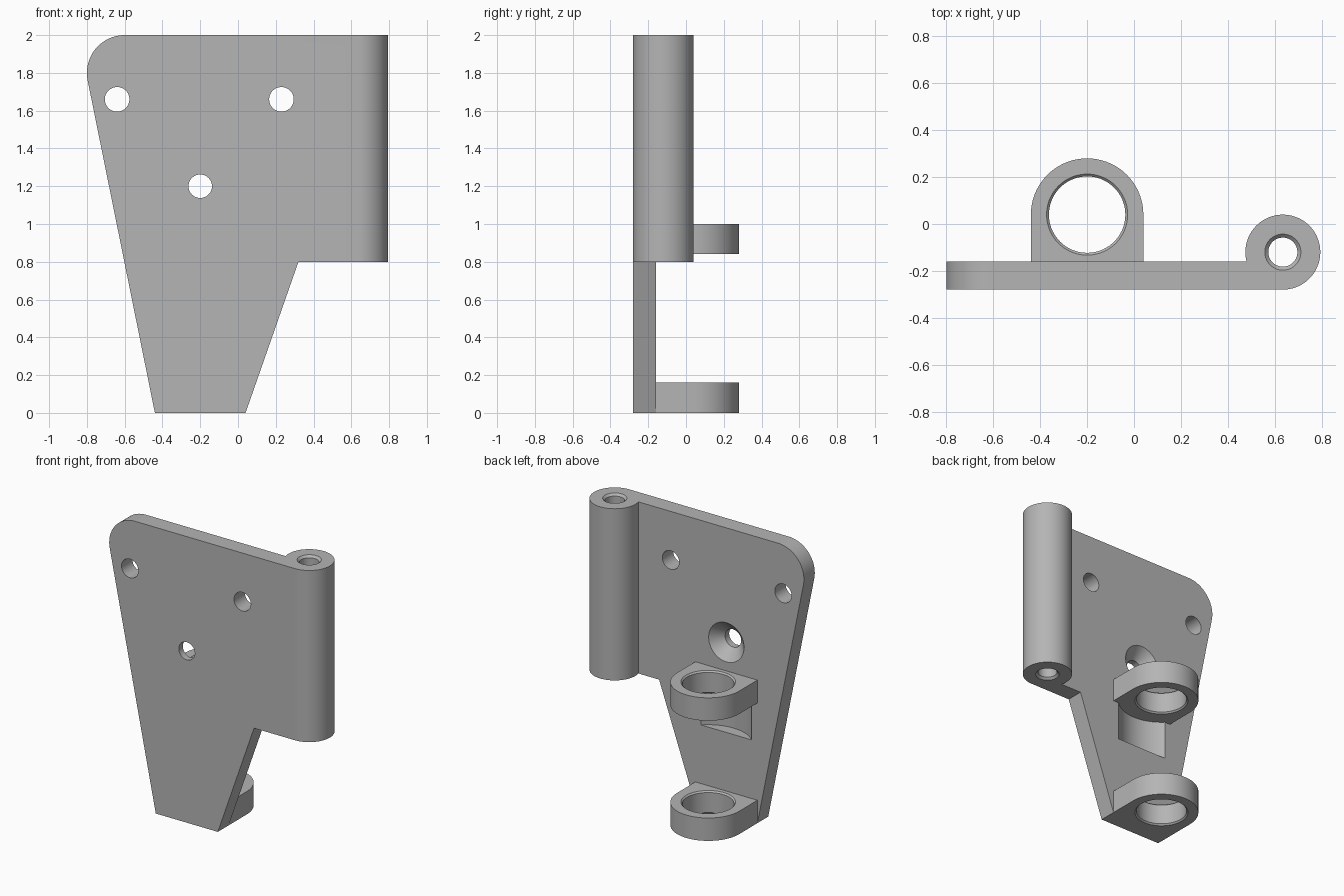
import bpy
import bmesh
from math import sin, cos, pi, radians, atan2

cube = bpy.data.objects.get("Cube")
if cube:
    bpy.data.objects.remove(cube, do_unlink=True)

SEGMENTS = 72
FRONT, BACK = -0.28, -0.16      # plate faces
HINGE = (0.635, -0.12)          # pin barrel axis
RING = (-0.2, 0.04)             # ring axis

metal = bpy.data.materials.new("plain grey metal")
metal.use_nodes = True
grey = (0.46, 0.46, 0.46, 1.0)
metal.diffuse_color = grey
metal.node_tree.nodes["Principled BSDF"].inputs["Base Color"].default_value = grey


def make_object(name, bm):
    bmesh.ops.recalc_face_normals(bm, faces=bm.faces)
    mesh = bpy.data.meshes.new(name)
    bm.to_mesh(mesh)
    bm.free()
    mesh.materials.append(metal)
    obj = bpy.data.objects.new(name, mesh)
    bpy.context.collection.objects.link(obj)
    return obj


def arc(centre, radius, start, end, steps):
    angles = [start + (end - start) * i / steps for i in range(steps + 1)]
    return [(centre[0] + radius * cos(a), centre[1] + radius * sin(a)) for a in angles]


def prism(name, outline, low, high, along="z"):
    """Extrude a 2D outline between two heights on the z or y axis."""
    bm = bmesh.new()
    place = (lambda p: (p[0], p[1], low)) if along == "z" else (lambda p: (p[0], low, p[1]))
    face = bm.faces.new([bm.verts.new(place(p)) for p in outline])
    moved = bmesh.ops.extrude_face_region(bm, geom=[face])["geom"]
    step = (0, 0, high - low) if along == "z" else (0, high - low, 0)
    bmesh.ops.translate(bm, vec=step, verts=[g for g in moved if isinstance(g, bmesh.types.BMVert)])
    return make_object(name, bm)


def turned(name, centre, profile, along="z"):
    """Solid of revolution from (radius, height) pairs."""
    bm = bmesh.new()
    rings = []
    for radius, h in profile:
        circle = arc(centre, radius, 0, 2 * pi, SEGMENTS)[:-1]
        rings.append([bm.verts.new((u, v, h) if along == "z" else (u, h, v)) for u, v in circle])
    for a, b in zip(rings, rings[1:]):
        for i in range(SEGMENTS):
            j = (i + 1) % SEGMENTS
            bm.faces.new((a[i], a[j], b[j], b[i]))
    bm.faces.new(rings[0])
    bm.faces.new(rings[-1])
    return make_object(name, bm)


def combine(target, tool, operation):
    mod = target.modifiers.new(operation.lower(), "BOOLEAN")
    mod.operation, mod.solver, mod.object = operation, "EXACT", tool
    bpy.context.view_layer.objects.active = target
    bpy.ops.object.modifier_apply(modifier=mod.name)
    bpy.data.objects.remove(tool, do_unlink=True)


def bore(target, centre, radius, chamfer, low, high):
    """Through hole along z with a chamfer at both mouths."""
    wide, over = radius + chamfer, 0.05
    profile = [(wide, low - over), (wide, low), (radius, low + chamfer),
               (radius, high - chamfer), (wide, high), (wide, high + over)]
    combine(target, turned("bore_cutter", centre, profile), "DIFFERENCE")


def finish(obj):
    bpy.ops.object.select_all(action="DESELECT")
    obj.select_set(True)
    bpy.context.view_layer.objects.active = obj
    bpy.ops.object.shade_smooth_by_angle(angle=radians(30))


# Tapered plate with one rounded upper corner
tangent = pi + atan2(0.36, 1.8)
outline = [(-0.44, 0), (0.04, 0), (0.32, 0.8), (HINGE[0], 0.8), (HINGE[0], 2)]
outline += arc((-0.6, 1.8), 0.2, pi / 2, tangent, 20)
plate = prism("hinge_plate", outline, FRONT, BACK, "y")

# Pin barrel along the plate edge
barrel = turned("pin_barrel", HINGE, [(0.16, 0.8), (0.16, 2)])
combine(plate, barrel, "UNION")
bore(plate, HINGE, 0.062, 0.015, 0.8, 2)

# Two plain screw holes and one countersunk from the back
for x in (-0.64, 0.23):
    hole = turned("screw_cutter", (x, 1.66), [(0.065, FRONT - 0.1), (0.065, BACK + 0.1)], "y")
    combine(plate, hole, "DIFFERENCE")
sink = turned("countersink_cutter", (RING[0], 1.2),
              [(0.062, FRONT - 0.1), (0.062, BACK - 0.075), (0.137, BACK), (0.137, BACK + 0.05)], "y")
combine(plate, sink, "DIFFERENCE")

# Scooped clearance pocket under the upper ring
pocket = turned("pocket_cutter", RING, [(0.28, 0.57), (0.28, 0.84)])
combine(plate, pocket, "DIFFERENCE")
finish(plate)

# Matching lower and upper rings on the back
for name, base in (("lower_ring", 0), ("upper_ring", 0.84)):
    shape = [(-0.44, BACK), (0.04, BACK)] + arc(RING, 0.24, 0, pi, SEGMENTS // 2)
    ring = prism(name, shape, base, base + 0.16)
    bore(ring, RING, 0.163, 0.01, base, base + 0.16)
    finish(ring)
